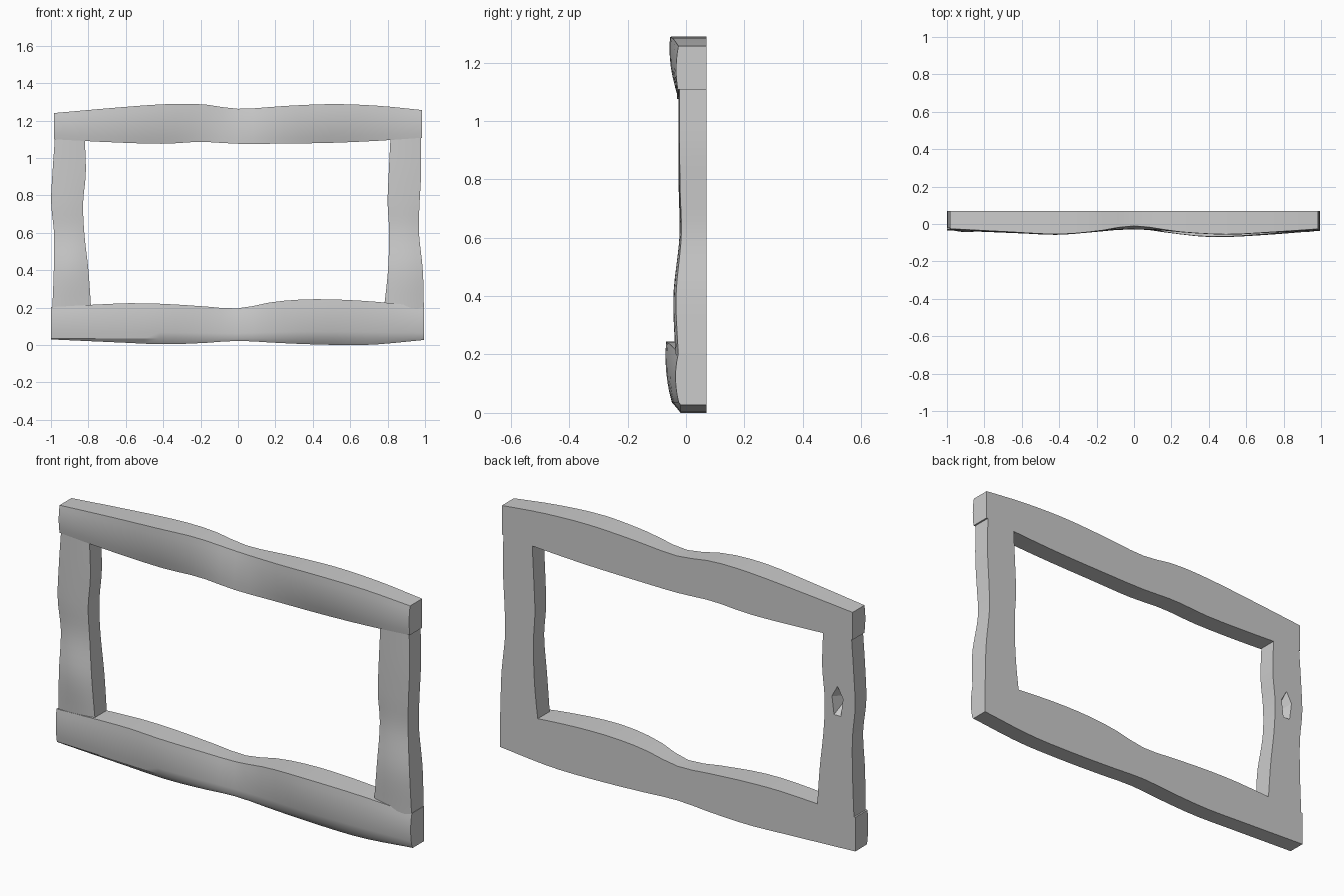
import bpy, bmesh, math
from mathutils import Matrix

BACK = 0.07


def sample(keys, u):
    """Smooth (Hermite) interpolation of key rows (u, values...)."""
    n = len(keys)

    def slope(i, c):
        a, b = keys[max(i - 1, 0)], keys[min(i + 1, n - 1)]
        return (b[c] - a[c]) / (b[0] - a[0])
    i = 0
    while i < n - 2 and u > keys[i + 1][0]:
        i += 1
    p, q = keys[i], keys[i + 1]
    h = q[0] - p[0]
    t = (u - p[0]) / h
    return [(2*t**3 - 3*t**2 + 1) * p[c] + (t**3 - 2*t**2 + t) * h * slope(i, c)
            + (3*t**2 - 2*t**3) * q[c] + (t**3 - t**2) * h * slope(i + 1, c)
            for c in range(1, len(p))]


def beam(name, keys, upright=False, chamfer=None, steps=24):
    """Hewn beam; each key is (along, low edge, high edge, front y low, mid, high)."""
    bm = bmesh.new()
    rings = []
    u0, u1 = keys[0][0], keys[-1][0]
    for s in range(steps + 1):
        u = u0 + (u1 - u0) * s / steps
        lo, hi, fl, fm, fh = sample(keys, u)
        section = [(hi, BACK), (lo, BACK)]
        if chamfer is not None:
            section.append((lo, -0.018))
            lo = chamfer
        for k in range(7):
            t = k / 6
            y = fl*(1-t)*(1-2*t) + fm*4*t*(1-t) + fh*t*(2*t-1)
            section.append((lo + (hi - lo) * t, y))
        rings.append([bm.verts.new((w, y, u) if upright else (u, y, w)) for w, y in section])
    for a, b in zip(rings, rings[1:]):
        for k in range(len(a)):
            m = (k + 1) % len(a)
            bm.faces.new((a[k], a[m], b[m], b[k]))
    bm.faces.new(rings[0])
    bm.faces.new(rings[-1])
    bmesh.ops.recalc_face_normals(bm, faces=bm.faces)
    me = bpy.data.meshes.new(name)
    bm.to_mesh(me)
    bm.free()
    ob = bpy.data.objects.new(name, me)
    bpy.context.collection.objects.link(ob)
    bpy.ops.object.select_all(action='DESELECT')
    bpy.context.view_layer.objects.active = ob
    ob.select_set(True)
    bpy.ops.object.shade_smooth_by_angle(angle=math.radians(30))
    return ob


# Horizontal rails
beam("top_rail", [
    (-0.985, 1.100, 1.240, -0.025, -0.032, -0.025),
    (-0.70, 1.085, 1.265, -0.028, -0.042, -0.040),
    (-0.40, 1.076, 1.287, -0.026, -0.050, -0.054),
    (-0.20, 1.086, 1.288, -0.028, -0.040, -0.038),
    (0.00, 1.076, 1.263, -0.030, -0.026, -0.010),
    (0.25, 1.077, 1.278, -0.026, -0.042, -0.042),
    (0.50, 1.081, 1.288, -0.026, -0.052, -0.055),
    (0.75, 1.092, 1.279, -0.028, -0.044, -0.042),
    (0.985, 1.108, 1.256, -0.028, -0.034, -0.026)])

beam("bottom_rail", [
    (-1.00, 0.030, 0.203, -0.025, -0.034, -0.028),
    (-0.60, 0.012, 0.223, -0.040, -0.050, -0.046),
    (-0.40, 0.004, 0.220, -0.045, -0.057, -0.054),
    (-0.20, 0.010, 0.208, -0.036, -0.042, -0.036),
    (0.00, 0.022, 0.196, -0.026, -0.026, -0.014),
    (0.20, 0.012, 0.232, -0.036, -0.048, -0.048),
    (0.42, 0.003, 0.245, -0.048, -0.068, -0.068),
    (0.70, 0.001, 0.234, -0.044, -0.058, -0.054),
    (0.995, 0.027, 0.205, -0.025, -0.036, -0.026)], chamfer=0.036)

# Uprights, tucked slightly into the rails
left_post = beam("left_post", [
    (0.19, -0.993, -0.785, -0.022, -0.030, -0.024),
    (0.40, -0.985, -0.800, -0.030, -0.043, -0.030),
    (0.60, -0.984, -0.822, -0.016, -0.022, -0.016),
    (0.76, -0.999, -0.828, -0.020, -0.025, -0.020),
    (0.92, -0.992, -0.814, -0.022, -0.026, -0.022),
    (1.12, -0.978, -0.820, -0.022, -0.026, -0.022)], upright=True)

beam("right_post", [
    (0.19, 0.780, 0.994, -0.024, -0.036, -0.026),
    (0.40, 0.802, 0.988, -0.032, -0.043, -0.034),
    (0.61, 0.808, 0.967, -0.016, -0.022, -0.016),
    (0.76, 0.800, 0.971, -0.020, -0.024, -0.020),
    (0.92, 0.806, 0.979, -0.022, -0.026, -0.022),
    (1.12, 0.816, 0.977, -0.022, -0.026, -0.022)], upright=True)

# Faceted pit in the back of the left post
bpy.ops.mesh.primitive_cone_add(
    vertices=5, radius1=0.1, radius2=0, depth=0.11, location=(0, 0, 0))
cutter = bpy.context.object
cutter.name = "pit_cutter"
cutter.data.transform(Matrix.Translation((-0.90, 0.035, 0.76))
                      @ Matrix.Diagonal((0.40, 1, 1, 1))
                      @ Matrix.Rotation(math.radians(90), 4, 'X'))
cutter.hide_render = True
cutter.hide_set(True)
pit = left_post.modifiers.new("pit", 'BOOLEAN')
pit.operation = 'DIFFERENCE'
pit.solver = 'EXACT'
pit.object = cutter
